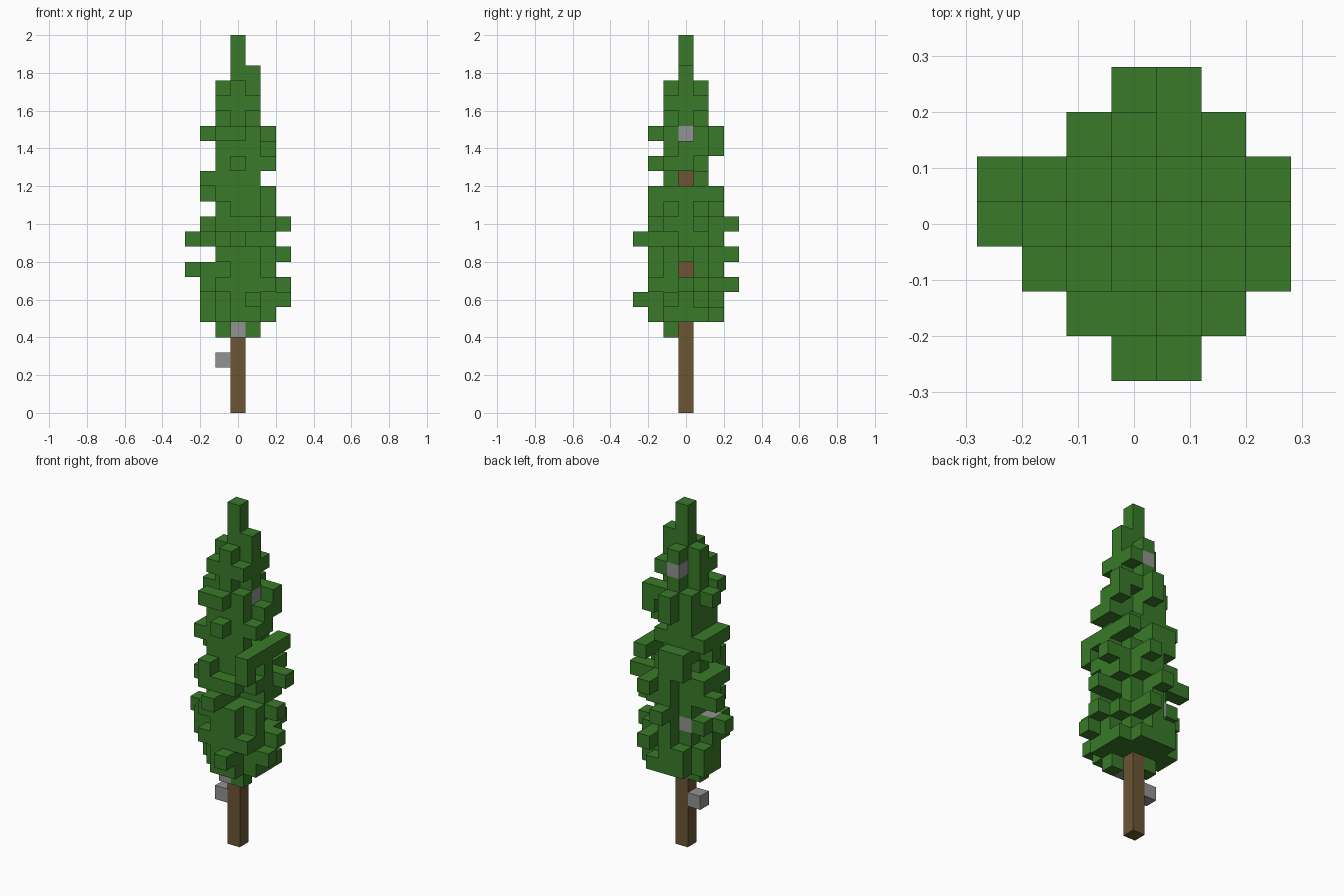
import bpy
import bmesh
import random
from mathutils import Vector

random.seed(7)
CELL = 0.08
TRUNK_TOP = 22

default = bpy.data.objects.get("Cube")
if default:
    bpy.data.objects.remove(default, do_unlink=True)


def make_material(name, rgb):
    mat = bpy.data.materials.new(name)
    mat.use_nodes = True
    mat.diffuse_color = (*rgb, 1)
    mat.node_tree.nodes["Principled BSDF"].inputs["Base Color"].default_value = (*rgb, 1)
    return mat


def block_object(name, cells, solid, mat):
    """Join cubic cells into one mesh, keeping only faces open to the air."""
    bm = bmesh.new()
    for cell in cells:
        centre = Vector((cell[0], cell[1], cell[2] + 0.5))
        for axis in range(3):
            for sign in (-1, 1):
                normal = Vector((0, 0, 0))
                normal[axis] = sign
                if tuple(int(c + n) for c, n in zip(cell, normal)) in solid:
                    continue
                u = Vector((0, 0, 0))
                u[(axis + 1) % 3] = 0.5
                v = normal.cross(u)
                mid = centre + normal / 2
                corners = (mid - u - v, mid + u - v, mid + u + v, mid - u + v)
                bm.faces.new([bm.verts.new(c * CELL) for c in corners])
    bmesh.ops.remove_doubles(bm, verts=bm.verts, dist=CELL / 100)
    mesh = bpy.data.meshes.new(name)
    bm.to_mesh(mesh)
    bm.free()
    mesh.materials.append(mat)
    obj = bpy.data.objects.new(name, mesh)
    bpy.context.collection.objects.link(obj)


def beam(start, end):
    """Straight run of cells between two corners, both included."""
    spans = [range(min(a, b), max(a, b) + 1) for a, b in zip(start, end)]
    return {(x, y, z) for x in spans[0] for y in spans[1] for z in spans[2]}


# Reach of each foliage layer, from low to high: left, right, front, back
LAYERS = ("2222 2222 2222 2222 1222 2222 2222 1222 2222 "
          "2111 1221 1212 2222 1111 1111 1111 0100").split()
FIRST = 6


def twig_chance(z):
    """Odds of an off-axis cell by its distance from the trunk."""
    if z < 15:
        return {2: 0.8, 3: 0.42}
    return {2: 0.6, 3: 0.15} if z < 19 else {}


leaves = set()
for z, reach in enumerate(LAYERS, FIRST):
    west, east, front, back = map(int, reach)
    chance = twig_chance(z)
    for x in range(-west, east + 1):
        for y in range(-front, back + 1):
            spread = abs(x) + abs(y)
            on_axis = x == 0 or y == 0
            full = z == FIRST and spread < 4
            if on_axis or full or random.random() < chance.get(spread, 0):
                leaves.add((x, y, z))

# Longest twigs, each joined to the crown
for x, y, z in ((3, -1, 7), (3, 0, 8), (3, 0, 10), (3, 1, 12), (-3, 0, 9), (-3, 1, 11)):
    leaves |= beam((x, y, z), (x // abs(x), y, z))
for x, y, z in ((1, -3, 7), (0, -3, 11), (1, 3, 8), (0, 3, 10), (1, 3, 12)):
    leaves |= beam((x, y, z), (x, y // abs(y), z))

# Gaps between the outer twigs
leaves -= beam((0, -2, 13), (1, -2, 14)) | beam((-1, 2, 17), (-1, 2, 18))
leaves -= beam((-2, -1, 6), (-2, -1, 7)) | beam((-1, -2, 6), (-1, -2, 7))
leaves -= {(1, 2, 17), (1, 2, 7), (-1, -2, 16), (1, -2, 16)}

# Straight boughs
for start, end in (
    ((1, -2, 8), (2, -2, 8)),
    ((1, -1, 9), (2, -1, 9)),
    ((-2, -1, 9), (-1, -1, 9)),
    ((1, -1, 12), (2, -1, 12)),
    ((2, -2, 13), (2, -2, 14)),
    ((2, -2, 14), (2, 2, 14)),
    ((1, -1, 13), (1, -1, 18)),
    ((-1, -2, 18), (0, -2, 18)),
    ((1, 1, 18), (2, 1, 18)),
    ((-1, -1, 20), (1, -1, 20)),
    ((0, 0, TRUNK_TOP), (0, 0, 24)),
):
    leaves |= beam(start, end)

# Single tufts
leaves |= {(-1, 0, 5), (1, -1, 5), (-2, 1, 9), (1, 1, 15), (1, 1, 20)}

# Openings that show the trunk and stones
leaves -= beam((1, 0, 9), (2, 0, 9)) | beam((1, -1, 11), (2, -1, 11))
leaves -= {(-1, 2, 9), (2, -1, 13), (2, 1, 13), (1, 0, 15), (2, 0, 18)}

stones = {(-1, 0, 3), (0, -1, 5), (-1, 1, 9), (-2, 0, 9), (1, -1, 12), (1, 0, 18), (0, 1, 20)}
trunk = beam((0, 0, 0), (0, 0, TRUNK_TOP - 1))
leaves -= stones | trunk
solid = leaves | stones | trunk

block_object("foliage", leaves, solid, make_material("leaf green", (0.04, 0.195, 0.022)))
block_object("trunk", trunk, solid, make_material("bark brown", (0.15, 0.092, 0.034)))
block_object("grey_blocks", stones, solid, make_material("stone grey", (0.29, 0.29, 0.29)))
